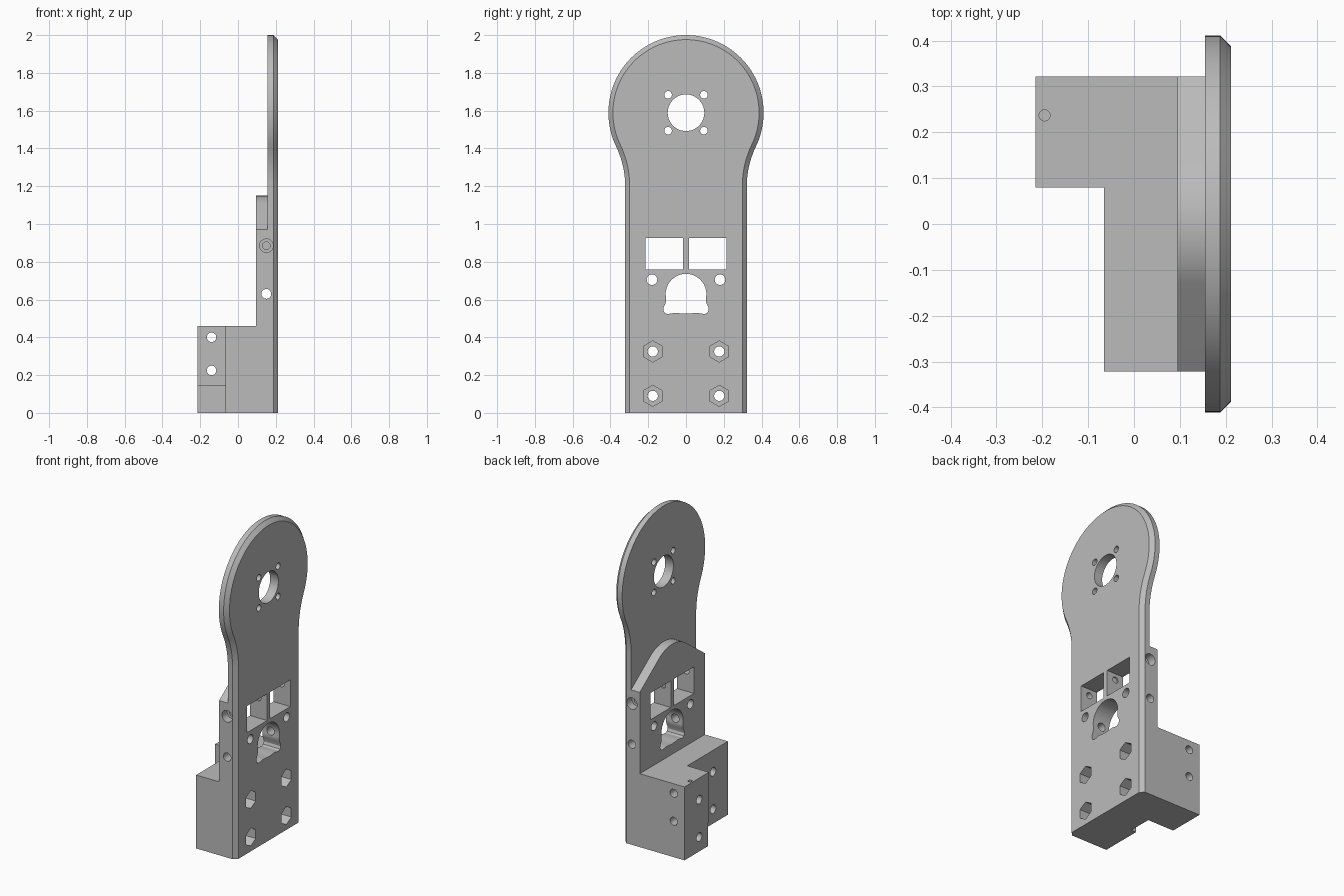
import bpy, bmesh
from math import sin, cos, pi, radians, atan2, hypot
from mathutils import Vector

cube = bpy.data.objects.get("Cube")
if cube:
    bpy.data.objects.remove(cube, do_unlink=True)

grey = bpy.data.materials.new("machined grey")
grey.use_nodes = True
grey.diffuse_color = (0.5, 0.5, 0.5, 1)
grey.node_tree.nodes["Principled BSDF"].inputs["Base Color"].default_value = (0.5, 0.5, 0.5, 1)


def loft(name, rings):
    """Solid through matching rings of 3D points, capped at both ends."""
    bm = bmesh.new()
    loops = [[bm.verts.new(p) for p in ring] for ring in rings]
    n = len(loops[0])
    for a, b in zip(loops, loops[1:]):
        for i in range(n):
            j = (i + 1) % n
            bm.faces.new((a[i], a[j], b[j], b[i]))
    bm.faces.new(loops[0])
    bm.faces.new(loops[-1])
    bmesh.ops.recalc_face_normals(bm, faces=bm.faces)
    mesh = bpy.data.meshes.new(name)
    bm.to_mesh(mesh)
    bm.free()
    mesh.materials.append(grey)
    obj = bpy.data.objects.new(name, mesh)
    bpy.context.collection.objects.link(obj)
    return obj


def prism_x(name, outline, x0, x1):
    return loft(name, [[(x, y, z) for y, z in outline] for x in (x0, x1)])


def box(name, x, y, z):
    return prism_x(name, [(y[0], z[0]), (y[1], z[0]), (y[1], z[1]), (y[0], z[1])], *x)


def arc(cy, cz, r, a0, a1, n):
    return [(cy + r * cos(a0 + (a1 - a0) * i / n), cz + r * sin(a0 + (a1 - a0) * i / n))
            for i in range(n + 1)]


def cylinder(name, start, end, r, sides=32, turn=0.0):
    """Prism of given side count between two points on an axis."""
    start, end = Vector(start), Vector(end)
    axis = (end - start).normalized()
    u = Vector((0, 0, 1)) if abs(axis.z) < 0.5 else Vector((1, 0, 0))
    v = axis.cross(u)
    offs = [u * r * cos(turn + 2 * pi * i / sides) + v * r * sin(turn + 2 * pi * i / sides)
            for i in range(sides)]
    return loft(name, [[start + o for o in offs], [end + o for o in offs]])


def combine(target, tool, operation):
    """Boolean the tool into the target, then discard the tool."""
    tool.hide_render = True
    mod = target.modifiers.new(tool.name, 'BOOLEAN')
    mod.operation, mod.solver, mod.object = operation, 'EXACT', tool
    bpy.context.view_layer.objects.active = target
    bpy.ops.object.modifier_apply(modifier=mod.name)
    bpy.data.objects.remove(tool, do_unlink=True)


HALF, HEAD_R, HEAD_Z, NECK_Z = 0.322, 0.411, 1.589, 1.2
X_BACK, X_MID, X_FRONT = 0.155, 0.188, 0.212

# Plate outline: straight sides, concave neck fillets, round head
drop = HEAD_Z - NECK_Z
FILLET = (HALF**2 + drop**2 - HEAD_R**2) / (2 * (HEAD_R - HALF))
neck = atan2(drop, HALF + FILLET)


def plate_outline(inset):
    cy = HALF + FILLET
    side = arc(cy, NECK_Z, FILLET + inset, pi, pi - neck, 10)
    head = arc(0, HEAD_Z, HEAD_R - inset, -neck, pi + neck, 72)
    mirrored = [(-y, z) for y, z in reversed(side)]
    return [(HALF - inset, 0)] + side + head[1:-1] + mirrored + [(inset - HALF, 0)]


body = loft("mounting_bracket", [[(x, y, z) for y, z in plate_outline(d)]
            for x, d in ((X_BACK, 0), (X_MID, 0), (X_FRONT, X_FRONT - X_MID))])

# Backing pad with sloped shoulders and a rounded crest
tilt, crest = radians(35), 0.228
pad = [(-HALF, 0), (HALF, 0), (HALF, 0.97)]
pad += arc(0, 1.15 - crest, crest, pi / 2 - tilt, pi / 2 + tilt, 16) + [(-HALF, 0.97)]
combine(body, prism_x("backing_pad", pad, 0.095, X_BACK), 'UNION')

# Foot block and its side extension
combine(body, box("foot_block", (-0.065, 0.095), (-HALF, HALF), (0, 0.46)), 'UNION')
combine(body, box("foot_extension", (-0.215, -0.065), (0.08, HALF), (0, 0.46)), 'UNION')

cutters = []


def bore_x(y, z, r, x0=-0.4, x1=0.4, **kw):
    cutters.append(cylinder("bore", (x0, y, z), (x1, y, z), r, **kw))


def bore_y(x, z, r, y0=-0.6, y1=0.6):
    cutters.append(cylinder("side_bore", (x, y0, z), (x, y1, z), r))


# Head opening with four screw holes
bore_x(0, HEAD_Z, 0.097, sides=48)
for sy in (-1, 1):
    for sz in (-1, 1):
        bore_x(sy * 0.095, HEAD_Z + sz * 0.095, 0.02)

for s in (-1, 1):
    # Window, pin hole and hex nut pockets on each side
    cutters.append(box("window", (-0.4, 0.4), sorted((s * 0.015, s * 0.215)), (0.758, 0.925)))
    bore_x(s * 0.18, 0.705, 0.028)
    for z in (0.09, 0.325):
        bore_x(s * 0.176, z, 0.027)
        bore_x(s * 0.176, z, 0.056, x0=0.09, sides=6)
    # Counterbored side hole, stopping inside the centre rib
    bore_y(0.15, 0.885, 0.036, *sorted((s * 0.27, s * 0.6)))
    bore_y(0.15, 0.885, 0.02, *sorted((s * 0.006, s * 0.5)))

# Arched opening with flared feet
flare = [(0.105, 0.60), (0.108, 0.58), (0.118, 0.56), (0.12, 0.545), (0.114, 0.53),
         (0.1, 0.524), (0.085, 0.525), (0.06, 0.53), (0.03, 0.527)]
arch = arc(0, 0.628, 0.108, 0, pi, 32)
arch += [(-y, z) for y, z in flare] + [(0, 0.525)] + flare[::-1]
cutters.append(prism_x("arched_opening", arch, -0.4, 0.4))

# Cross holes, top hole and the pocket beneath the foot
bore_y(0.15, 0.63, 0.026)
for z in (0.225, 0.4):
    bore_y(-0.14, z, 0.025)
cutters.append(cylinder("top_hole", (-0.195, 0.237, 0.36), (-0.195, 0.237, 0.6), 0.012))
cutters.append(box("foot_pocket", (-0.5, -0.03), (-0.06, 0.09), (-0.2, 0.145)))

for cutter in cutters:
    combine(body, cutter, 'DIFFERENCE')

bpy.ops.object.select_all(action='DESELECT')
body.select_set(True)
bpy.context.view_layer.objects.active = body
bpy.ops.object.shade_smooth_by_angle(angle=radians(25))
